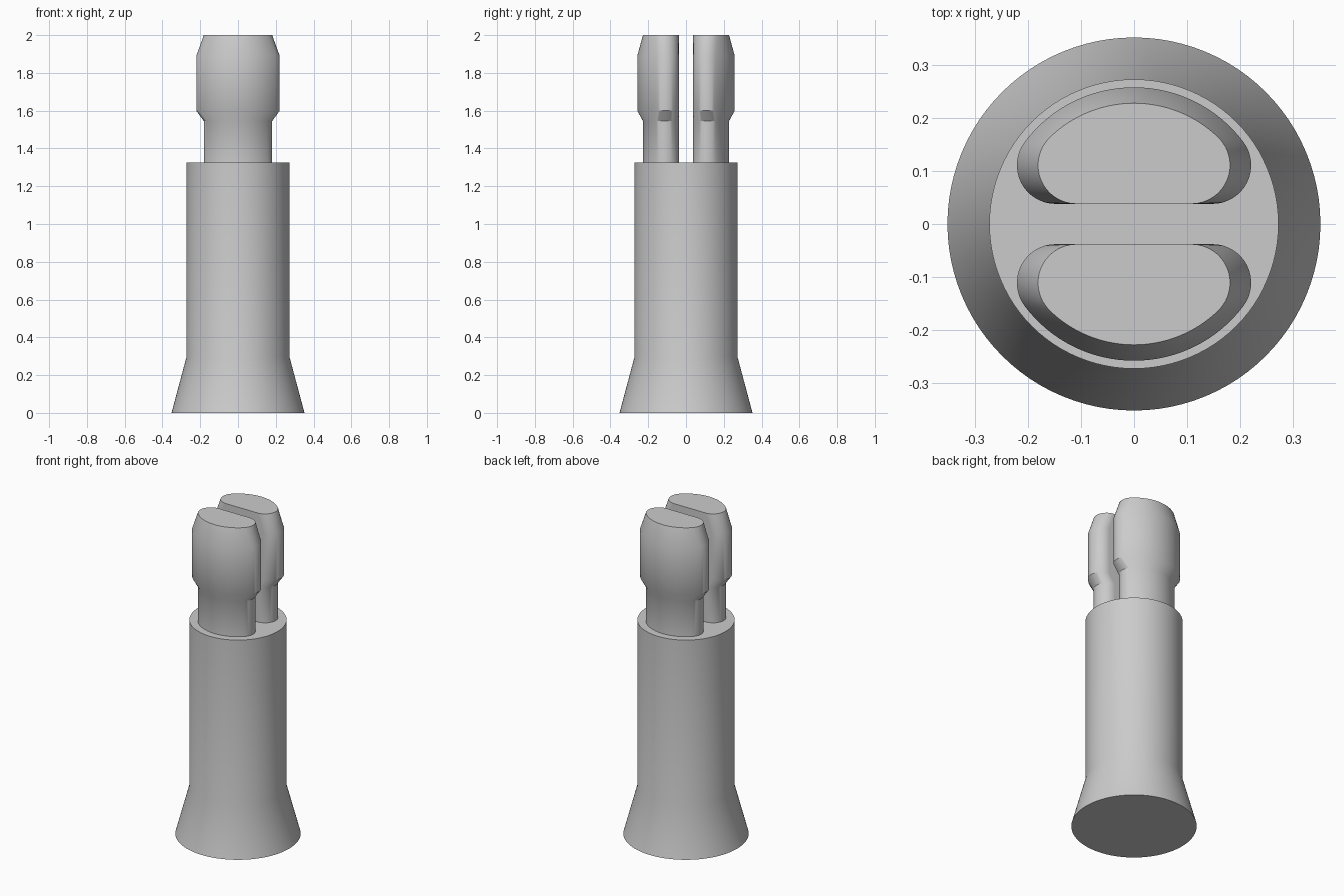
import bpy, bmesh, math

if "Cube" in bpy.data.objects:
    bpy.data.objects.remove(bpy.data.objects["Cube"])

grey = bpy.data.materials.new("plain grey")
grey.use_nodes = True
COLOUR = (0.6, 0.6, 0.6, 1)
grey.diffuse_color = COLOUR
grey.node_tree.nodes["Principled BSDF"].inputs["Base Color"].default_value = COLOUR


def loft(name, rings):
    """Skin a stack of matching closed rings and cap both ends."""
    bm = bmesh.new()
    loops = [[bm.verts.new(p) for p in ring] for ring in rings]
    n = len(loops[0])
    for low, high in zip(loops, loops[1:]):
        for i in range(n):
            j = (i + 1) % n
            bm.faces.new((low[i], low[j], high[j], high[i]))
    bm.faces.new(loops[0][::-1])
    bm.faces.new(loops[-1])
    bmesh.ops.recalc_face_normals(bm, faces=bm.faces)
    mesh = bpy.data.meshes.new(name)
    bm.to_mesh(mesh)
    bm.free()
    mesh.materials.append(grey)
    obj = bpy.data.objects.new(name, mesh)
    bpy.context.collection.objects.link(obj)
    bpy.ops.object.select_all(action='DESELECT')
    obj.select_set(True)
    bpy.context.view_layer.objects.active = obj
    bpy.ops.object.shade_smooth_by_angle(angle=math.radians(32))
    return obj


def arc(cx, cy, r, start, end, steps):
    return [(cx + r * math.cos(start + (end - start) * i / steps),
             cy + r * math.sin(start + (end - start) * i / steps))
            for i in range(steps + 1)]


def circle_ring(r, z):
    return [(x, y, z) for x, y in arc(0, 0, r, 0, math.tau, 96)[:-1]]


def prong_ring(radius, z, side):
    """Half-moon outline with a flat inner side and rounded corners."""
    gap, fillet = 0.038, 0.073
    cy = gap + fillet
    cx = math.sqrt((radius - fillet) ** 2 - cy ** 2)
    a = math.atan2(cy, cx)
    pts = arc(cx, cy, fillet, -math.pi / 2, a, 16)
    pts += arc(0, 0, radius, a, math.pi - a, 32)[1:-1]
    pts += arc(-cx, cy, fillet, math.pi - a, math.pi * 1.5, 16)
    return [(x, side * y, z) for x, y in pts]


# Cylindrical body with a flared foot
loft("body", [circle_ring(r, z) for r, z in
              ((0.352, 0), (0.273, 0.295), (0.273, 1.325))])

# Two snap prongs: slim neck, wide head, tapered tip
PROFILE = ((0.228, 1.325), (0.228, 1.545), (0.258, 1.6),
           (0.258, 1.89), (0.228, 2.0))
for name, side in (("front_prong", -1), ("back_prong", 1)):
    loft(name, [prong_ring(r, z, side) for r, z in PROFILE])
